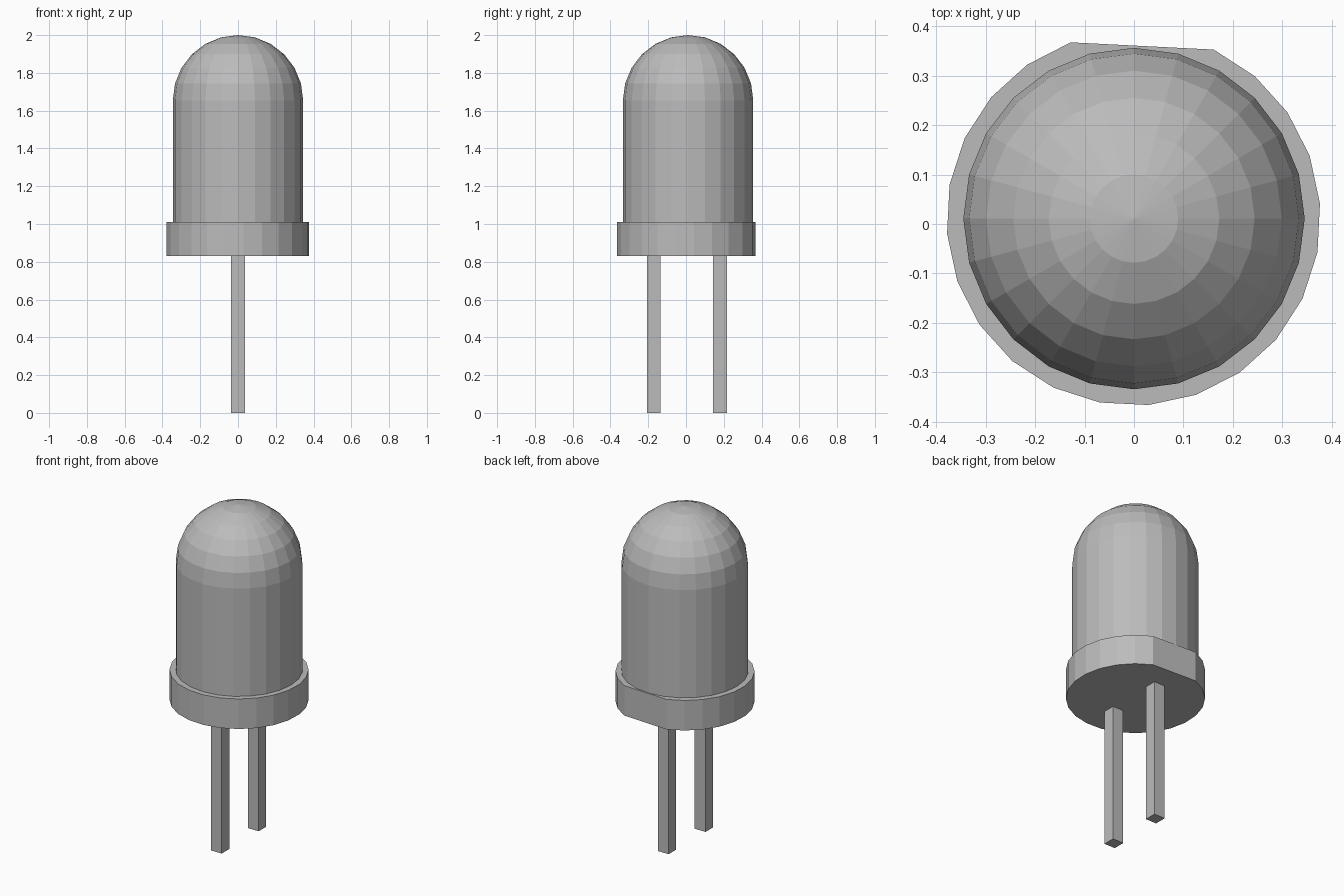
import bpy, bmesh, math

if "Cube" in bpy.data.objects:
    bpy.data.objects.remove(bpy.data.objects["Cube"])

grey = bpy.data.materials.new("neutral grey")
grey.diffuse_color = (0.5, 0.5, 0.5, 1)
grey.use_nodes = True
grey.node_tree.nodes["Principled BSDF"].inputs["Base Color"].default_value = grey.diffuse_color

CY = 0.011      # y of the bulb axis
SEG = 24


def finish(bm, name):
    bmesh.ops.recalc_face_normals(bm, faces=bm.faces)
    mesh = bpy.data.meshes.new(name)
    bm.to_mesh(mesh)
    bm.free()
    mesh.materials.append(grey)
    obj = bpy.data.objects.new(name, mesh)
    bpy.context.collection.objects.link(obj)
    return obj


def prism(name, outline, z0, z1):
    """Extrude a flat outline from z0 to z1."""
    bm = bmesh.new()
    face = bm.faces.new([bm.verts.new((x, y, z0)) for x, y in outline])
    top = bmesh.ops.extrude_face_region(bm, geom=[face])["geom"]
    verts = [g for g in top if isinstance(g, bmesh.types.BMVert)]
    bmesh.ops.translate(bm, verts=verts, vec=(0, 0, z1 - z0))
    return finish(bm, name)


# Bulb: straight wall closed by a faceted hemisphere
R, DOME_Z, BASE_Z = 0.345, 1.655, 1.0
profile = [(R, BASE_Z)] + [
    (R * math.cos(math.radians(a)), DOME_Z + R * math.sin(math.radians(a)))
    for a in range(0, 90, 15)]
bm = bmesh.new()
rings = [[bm.verts.new((r * math.cos(math.tau * i / SEG),
                        CY + r * math.sin(math.tau * i / SEG), z))
          for i in range(SEG)] for r, z in profile]
tip = bm.verts.new((0, CY, DOME_Z + R))
for low, high in zip(rings, rings[1:]):
    for i in range(SEG):
        j = (i + 1) % SEG
        bm.faces.new((low[i], low[j], high[j], high[i]))
for i in range(SEG):
    bm.faces.new((rings[-1][i], rings[-1][(i + 1) % SEG], tip))
bm.faces.new(rings[0][::-1])
finish(bm, "bulb")

# Rim: round collar with one flat side at the back
angles = [math.radians(4.6 + 15 * k) for k in range(SEG) if k not in (5, 6)]
prism("rim", [(-0.001 + 0.378 * math.cos(a), CY + 0.378 * math.sin(a))
              for a in angles], 0.83, 1.01)

# Legs: two square pins
H = 0.036
for name, y in (("front_leg", -0.17), ("back_leg", 0.18)):
    prism(name, [(-H, y - H), (H, y - H), (H, y + H), (-H, y + H)], 0, 0.84)
